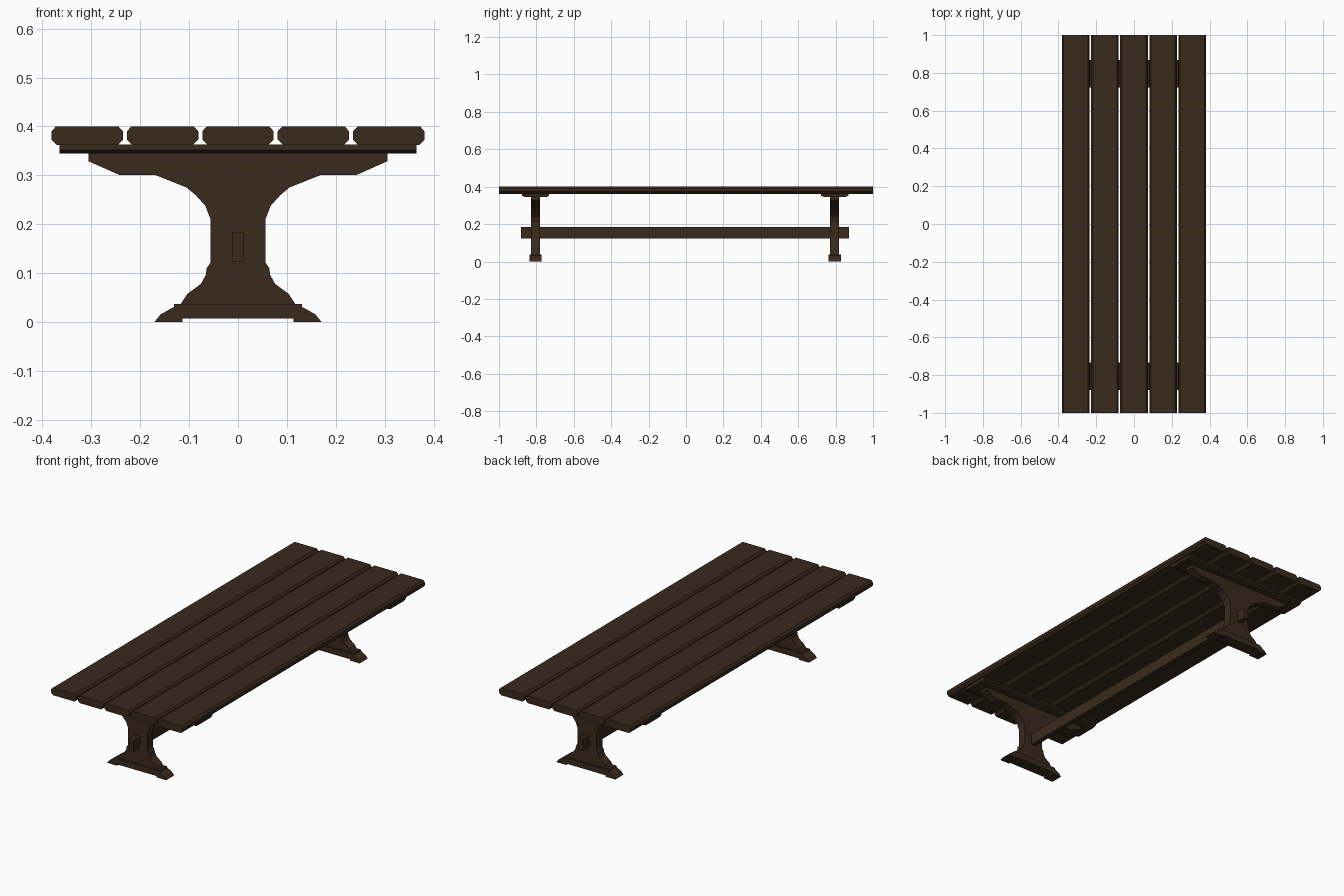
import bpy

if "Cube" in bpy.data.objects:
    bpy.data.objects.remove(bpy.data.objects["Cube"])

wood = bpy.data.materials.new("dark_wood")
wood.diffuse_color = (0.042, 0.023, 0.012, 1)
wood.use_nodes = True
wood.node_tree.nodes["Principled BSDF"].inputs["Base Color"].default_value = wood.diffuse_color


def extrude(name, profile, start, end, axis="y"):
    """Extrude a closed 2D profile (side, z) along x or y."""
    n = len(profile)

    def place(s, z, t):
        return (s, t, z) if axis == "y" else (t, s, z)

    verts = [place(s, z, t) for t in (start, end) for s, z in profile]
    faces = [tuple(range(n)), tuple(range(2 * n - 1, n - 1, -1))]
    faces += [(i, i + n, (i + 1) % n + n, (i + 1) % n) for i in range(n)]
    if axis == "x":
        faces = [f[::-1] for f in faces]
    # profiles run clockwise seen from the front; flip so normals face out
    faces = [f[::-1] for f in faces]
    mesh = bpy.data.meshes.new(name)
    mesh.from_pydata(verts, [], faces)
    mesh.materials.append(wood)
    obj = bpy.data.objects.new(name, mesh)
    bpy.context.collection.objects.link(obj)
    return obj


def mirrored(half):
    """Complete a right-hand half profile, listed top to bottom."""
    return half + [(-s, z) for s, z in reversed(half)]


# table top planks with chamfered long edges
plank = mirrored([(0.064, 0.4), (0.073, 0.39), (0.073, 0.373), (0.062, 0.362)])
for i in range(5):
    cx = (i - 2) * 0.1542
    extrude(f"top_plank_{i + 1}", [(cx + s, z) for s, z in plank], -1, 1)

# trestle outlines
leg = mirrored([
    (0.306, 0.347), (0.306, 0.329), (0.243, 0.301), (0.170, 0.301),
    (0.105, 0.275), (0.086, 0.259), (0.067, 0.238), (0.056, 0.210),
    (0.056, 0.122), (0.064, 0.110), (0.066, 0.096), (0.076, 0.078),
    (0.103, 0.058), (0.118, 0.036)])
foot = mirrored([
    (0.131, 0.037), (0.131, 0.031), (0.158, 0.016), (0.171, 0.0),
    (0.114, 0.0), (0.114, 0.007)])
batten = mirrored([(0.073, 0.363), (0.073, 0.352), (0.058, 0.345)])

for side, cy in (("front", -0.805), ("back", 0.795)):
    extrude(f"{side}_leg", leg, cy - 0.024, cy + 0.024)
    extrude(f"{side}_foot", foot, cy - 0.033, cy + 0.033)
    extrude(f"{side}_batten", [(cy + s, z) for s, z in batten],
            -0.365, 0.365, "x")

# long stretcher passing through both legs
extrude("stretcher", mirrored([(0.0125, 0.184), (0.0125, 0.124)]), -0.882, 0.872)

# make all normals consistent and outward
import bmesh
for obj in bpy.context.collection.objects:
    bm = bmesh.new()
    bm.from_mesh(obj.data)
    bmesh.ops.recalc_face_normals(bm, faces=bm.faces)
    bm.to_mesh(obj.data)
    bm.free()
